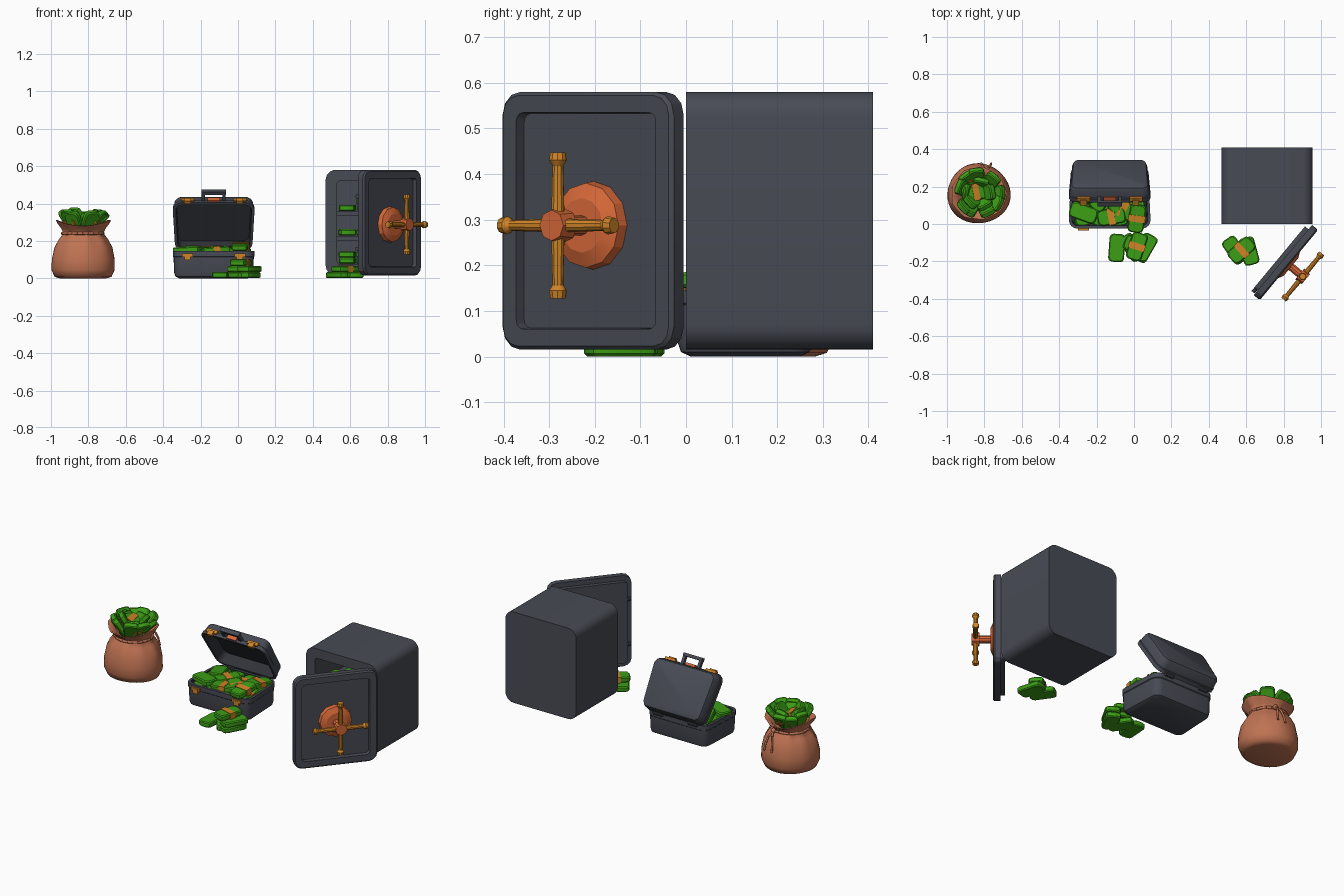
import bpy, bmesh, math, random
from mathutils import Matrix, Vector

if "Cube" in bpy.data.objects:
    bpy.data.objects.remove(bpy.data.objects["Cube"])

random.seed(4)
R, T = Matrix.Rotation, Matrix.Translation


def material(name, rgb):
    m = bpy.data.materials.new(name)
    m.diffuse_color = (*rgb, 1)
    m.use_nodes = True
    m.node_tree.nodes["Principled BSDF"].inputs["Base Color"].default_value = m.diffuse_color
    return m


SLATE = material("slate metal", (0.065, 0.07, 0.09))
LINING = material("dark lining", (0.03, 0.032, 0.04))
GREEN = material("banknote green", (0.045, 0.34, 0.008))
GOLD = material("gold", (0.62, 0.23, 0.02))
COPPER = material("copper", (0.68, 0.14, 0.04))
SACK = material("sack cloth", (0.52, 0.17, 0.085))


def make(name, bm, mats, M=Matrix(), angle=35):
    bmesh.ops.recalc_face_normals(bm, faces=bm.faces)
    me = bpy.data.meshes.new(name)
    bm.to_mesh(me)
    bm.free()
    ob = bpy.data.objects.new(name, me)
    for m in mats:
        me.materials.append(m)
    ob.matrix_world = M
    bpy.context.collection.objects.link(ob)
    bpy.ops.object.select_all(action='DESELECT')
    ob.select_set(True)
    bpy.context.view_layer.objects.active = ob
    bpy.ops.object.shade_smooth_by_angle(angle=math.radians(angle))
    return ob


def rrect(w, h, r, n, inset=0.0):
    """Rounded rectangle outline centred on the origin."""
    w, h, r = w / 2 - inset, h / 2 - inset, max(r - inset, min(r, 0.02))
    pts = []
    for k, (sx, sy) in enumerate(((1, 1), (-1, 1), (-1, -1), (1, -1))):
        for i in range(n + 1):
            a = math.pi / 2 * (k + i / n)
            pts.append((sx * (w - r) + r * math.cos(a), sy * (h - r) + r * math.sin(a)))
    return pts


def loft(bm, rings, M=Matrix(), mat=0, second_from=99):
    """Skin equal rings and cap both ends; strips from second_from get slot 1."""
    vs = [[bm.verts.new(M @ Vector(p)) for p in ring] for ring in rings]
    n = len(vs[0])
    for k, (a, b) in enumerate(zip(vs, vs[1:])):
        for i in range(n):
            f = bm.faces.new((a[i], a[(i + 1) % n], b[(i + 1) % n], b[i]))
            f.material_index = 1 if k >= second_from else mat
    for ring, m in ((vs[0], mat), (vs[-1], 1 if second_from < 99 else mat)):
        bm.faces.new(ring).material_index = m


def box(bm, c, s, M=Matrix(), mat=0):
    r = bmesh.ops.create_cube(bm, size=1, matrix=M @ T(c) @ Matrix.Diagonal((*s, 1)))
    for f in {f for v in r['verts'] for f in v.link_faces}:
        f.material_index = mat


def rod(bm, a, b, r1, r2, seg=10):
    a, b = Vector(a), Vector(b)
    M = T((a + b) / 2) @ (b - a).to_track_quat('Z', 'Y').to_matrix().to_4x4()
    bmesh.ops.create_cone(bm, cap_ends=True, segments=seg, radius1=r1, radius2=r2,
                          depth=(b - a).length, matrix=M)


def bundle(bm, M, band=True, w=0.085, l=0.15, h=0.033):
    """One wad of notes with an optional paper band."""
    loft(bm, [[(x, y, z) for x, y in rrect(w, l, 0.02, 2, i)] for i, z in
              ((0.005, -h / 2), (0, -h / 2 + 0.006), (0, h / 2 - 0.006), (0.005, h / 2))], M)
    if band:
        box(bm, (0, 0, 0), (w + 0.006, 0.036, h + 0.006), M, 1)


def bundles(name, items):
    """items: x, y, z, turn, tilt (degrees), band."""
    bm = bmesh.new()
    for x, y, z, turn, tilt, band in items:
        bundle(bm, T((x, y, z)) @ R(math.radians(turn), 4, 'Z') @ R(math.radians(tilt), 4, 'X'), band)
    return make(name, bm, [GREEN, GOLD], angle=25)


# ---- safe body, open at the front
SC = Vector((0.712, 0, 0.2975))
bm = bmesh.new()
loft(bm, [[(x, y, z) for x, z in rrect(0.487, 0.565, 0.055, 6, i)] for i, y in
          ((0.06, 0.36), (0.06, 0.0), (0, 0.0), (0, 0.41))])
make("safe_body", bm, [SLATE], T(SC))
bm = bmesh.new()
for z in (0.215, 0.345):
    box(bm, (0.712, 0.19, z), (0.37, 0.34, 0.025))
make("safe_shelves", bm, [SLATE])
items = []
for z, layers in ((0.094, 2), (0.246, 1), (0.376, 2)):
    for k in range(layers):
        for i, x in enumerate((0.585, 0.68, 0.78)):
            if k and i == 0 and z > 0.3:
                continue
            items.append((x, 0.10 + 0.02 * i, z + 0.034 * k, random.uniform(-6, 6), 0, i == 2))
bundles("safe_cash", items)

# ---- safe door, swung open, with recessed panel and inner plug
DM = T((0.984, -0.032, 0.2975)) @ R(math.radians(50.3), 4, 'Z') @ T((-0.2437, 0, 0))
bm = bmesh.new()
loft(bm, [[(x, y, z) for x, z in rrect(0.4875, 0.565, 0.05, 3, i)] for i, y in
          ((0.047, 0.025), (0.045, 0), (0.008, 0), (0, 0.008), (0, 0.042),
           (0.03, 0.042), (0.03, 0.066))])
make("safe_door", bm, [SLATE], DM, 28)
bm = bmesh.new()
for z in (-0.14, 0.14):
    rod(bm, (-0.235, 0.055, z), (-0.16, 0.055, z), 0.011, 0.011)
make("door_bolts", bm, [SLATE], DM)

# ---- door wheel: flange, shaft, hub and four arms with knobs
bm = bmesh.new()
rod(bm, (0, 0.026, 0), (0, 0.0, 0), 0.097, 0.093, 12)
rod(bm, (0, 0.0, 0), (0, -0.015, 0), 0.093, 0.06, 12)
rod(bm, (0, 0, 0), (0, -0.08, 0), 0.022, 0.022, 10)
rod(bm, (0, -0.075, 0), (0, -0.118, 0), 0.038, 0.034, 8)
make("wheel_flange_and_hub", bm, [COPPER], DM @ T((0, 0, -0.01)), 25)
bm = bmesh.new()
for k in range(4):
    d = Vector((math.cos(k * math.pi / 2), 0, math.sin(k * math.pi / 2)))
    c = Vector((0, -0.096, 0))
    rod(bm, c + d * 0.02, c + d * 0.135, 0.015, 0.012)
    rod(bm, c + d * 0.13, c + d * 0.143, 0.012, 0.02)
    rod(bm, c + d * 0.143, c + d * 0.16, 0.02, 0.017)
make("wheel_arms", bm, [GOLD], DM @ T((0, 0, -0.01)))

# ---- briefcase shells: wider at the front than at the hinge
DEPTH = 0.31


def case_shell(name, profile, M):
    bm = bmesh.new()
    loft(bm, [[(x * (1 - 0.23 * (y + DEPTH / 2)), y - DEPTH / 2, z)
               for x, y in rrect(0.442, DEPTH, 0.05, 4, i)] for i, z in profile],
         second_from=len(profile) - 2)
    return make(name, bm, [SLATE, LINING], M)


HINGE = T((-0.13, 0.285, 0.145))
case_shell("case_base", ((0.035, -0.145), (0.014, -0.135), (0.007, -0.115), (0.004, -0.032),
                         (0, -0.028), (0, 0), (0.016, 0), (0.02, -0.125)), HINGE)
LM = HINGE @ R(math.radians(-57), 4, 'X')
case_shell("case_lid", ((0.035, 0.088), (0.016, 0.08), (0.008, 0.064), (0.004, 0.026),
                        (0, 0.022), (0, 0), (0.016, 0), (0.02, 0.07)), LM)

# ---- briefcase handle, lock, latches and hinges
bm = bmesh.new()
box(bm, (0, -DEPTH - 0.05, 0.024), (0.13, 0.018, 0.026))
for s in (-1, 1):
    box(bm, (s * 0.055, -DEPTH - 0.02, 0.024), (0.018, 0.06, 0.02))
make("case_handle", bm, [SLATE], LM)
bm = bmesh.new()
box(bm, (0, -DEPTH - 0.002, 0.02), (0.065, 0.014, 0.03))
make("case_lock", bm, [COPPER], LM)
bm = bmesh.new()
for s in (-1, 1):
    box(bm, (s * 0.14, -DEPTH - 0.002, 0.022), (0.07, 0.014, 0.022))
    box(bm, (s * 0.14, -DEPTH - 0.006, 0.006), (0.035, 0.02, 0.03))
make("lid_latches", bm, [GOLD], LM)
bm = bmesh.new()
for s in (-1, 1):
    box(bm, (s * 0.14, -DEPTH - 0.002, -0.022), (0.06, 0.014, 0.018))
    box(bm, (s * 0.14, -DEPTH - 0.004, -0.033), (0.034, 0.014, 0.03))
make("base_clasps", bm, [GOLD], HINGE)
bm = bmesh.new()
for s in (-1, 1):
    rod(bm, (s * 0.12 - 0.03, 0.003, 0), (s * 0.12 + 0.03, 0.003, 0), 0.012, 0.012)
make("case_hinges", bm, [SLATE], HINGE)

# ---- cash filling the briefcase
items = []
for z in (0.045, 0.085, 0.125):
    for i in range(4):
        for j in range(2):
            items.append((-0.275 + i * 0.097, 0.065 + j * 0.135, z,
                          random.uniform(-7, 7), 0, random.random() < 0.5))
for x, y, t in ((-0.27, 0.06, 70), (-0.17, 0.14, -35), (-0.06, 0.08, 60),
                (-0.26, 0.18, 20), (0.01, 0.19, -20), (-0.12, 0.04, 100)):
    items.append((x, y, 0.152, t, random.uniform(-8, 8), x > -0.2))
items.append((0.015, 0.03, 0.172, -8, 8, True))
bundles("case_cash", items)

# ---- loose piles on the floor
bundles("case_floor_pile", [(-0.092, -0.128, 0.017, -4, 0, False), (-0.01, -0.125, 0.017, 35, 0, False),
                            (0.055, -0.13, 0.017, -28, 0, False), (0.02, -0.12, 0.05, 65, 0, False),
                            (0.06, -0.125, 0.05, -30, 0, False), (0.015, -0.12, 0.083, -18, 0, True)])
bundles("safe_floor_pile", [(0.54, -0.14, 0.017, 35, 0, False), (0.615, -0.145, 0.017, 15, 0, False),
                            (0.575, -0.14, 0.05, -48, 0, True)])

# ---- sack: lathed cloth with pleats towards the open top
N = 36
rings = []
for r, z, pleat, wave in ((0.125, 0, 0, 0), (0.152, 0.008, 0, 0), (0.169, 0.045, 0, 0),
                          (0.168, 0.1, 0.001, 0), (0.154, 0.165, 0.003, 0), (0.13, 0.208, 0.005, 0),
                          (0.105, 0.24, 0.005, 0), (0.114, 0.26, 0.005, 0.004),
                          (0.138, 0.283, 0.004, 0.012), (0.147, 0.296, 0.003, 0.016),
                          (0.138, 0.297, 0.003, 0.016), (0.1, 0.262, 0.003, 0.004), (0.08, 0.24, 0, 0)):
    ring = []
    for i in range(N):
        a = 2 * math.pi * i / N
        q = r + pleat * math.cos(9 * a) + 0.02 * r * math.cos(3 * a + 1)
        ring.append((q * math.cos(a), 0.95 * q * math.sin(a), z + wave * math.cos(2 * a)))
    rings.append(ring)
SM = T((-0.83, 0.162, 0))
bm = bmesh.new()
loft(bm, rings)
make("sack_cloth", bm, [SACK], SM, 60)

# ---- cord round the neck, knotted at the back
bm = bmesh.new()
ring = [Vector((0.109 * math.cos(a), 0.105 * math.sin(a), 0.24))
        for a in (2 * math.pi * i / 24 for i in range(24))]
for a, b in zip(ring, ring[1:] + ring[:1]):
    rod(bm, a, b, 0.008, 0.008, 8)
bmesh.ops.create_uvsphere(bm, u_segments=10, v_segments=6, radius=0.015,
                          matrix=T((0.04, 0.108, 0.24)))
for s in (-1, 1):
    path = [Vector((0.04, 0.11, 0.24)), Vector((0.04 + s * 0.012, 0.137, 0.215)),
            Vector((0.04 + s * 0.022, 0.152, 0.175)), Vector((0.04 + s * 0.026, 0.162, 0.13))]
    for a, b in zip(path, path[1:]):
        rod(bm, a, b, 0.006, 0.006, 8)
make("sack_cord", bm, [SACK], SM, 60)

# ---- cash bursting out of the sack
items = [(-0.83, 0.16, 0.30, 30, 10, False), (-0.85, 0.17, 0.325, 100, 20, True)]
for count, rad, tilt, z in ((9, 0.08, 52, 0.295), (5, 0.035, 62, 0.3)):
    for k in range(count):
        a = 360 * k / count + random.uniform(-12, 12)
        c = math.radians(a + 90)
        items.append((-0.83 + rad * math.cos(c), 0.16 + rad * math.sin(c), z + random.uniform(-0.012, 0.01),
                      a, tilt + random.uniform(-10, 8), k % 3 == 0))
bundles("sack_cash", items)
